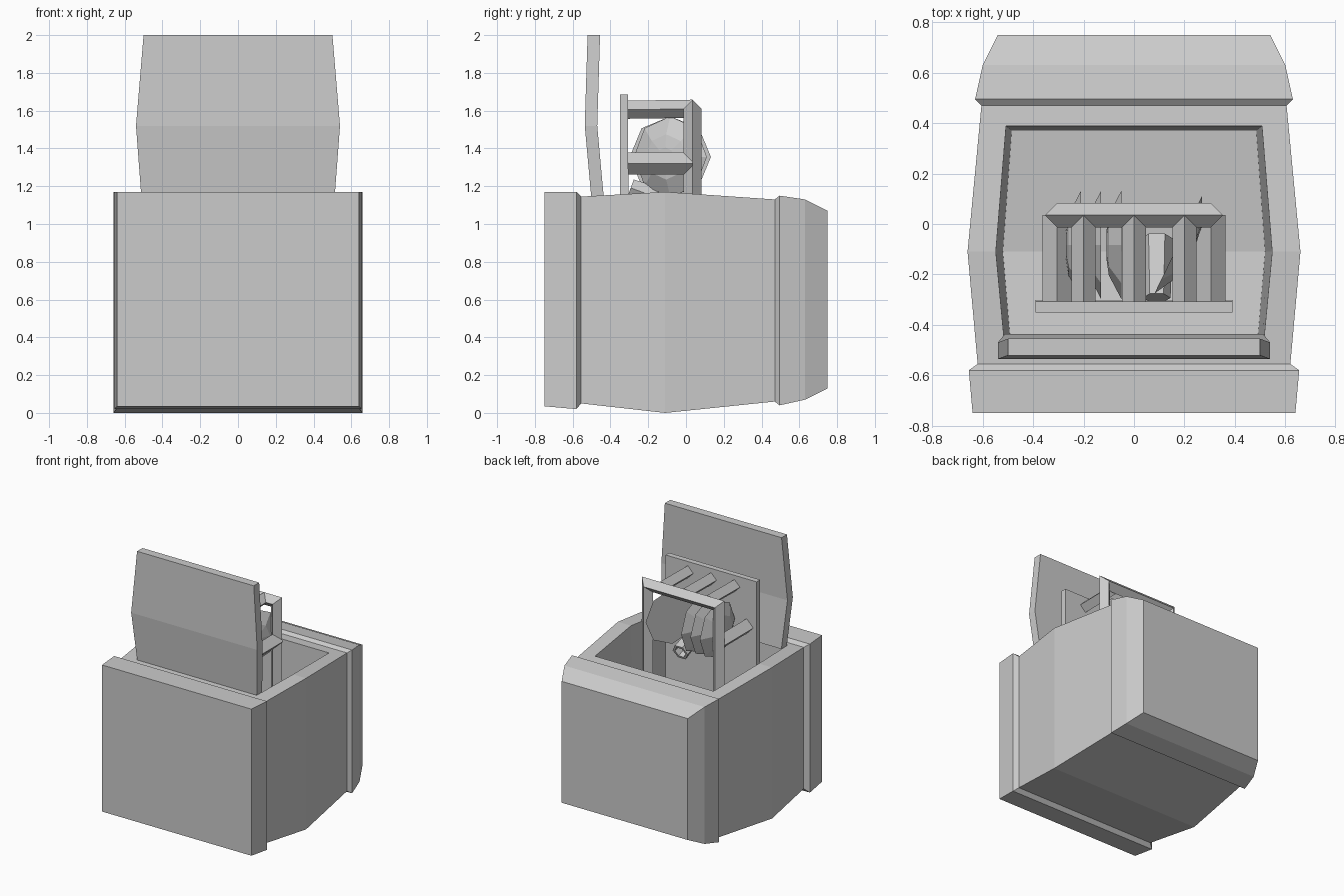
import bpy, bmesh, math
from mathutils import Vector, Matrix

if "Cube" in bpy.data.objects:
    bpy.data.objects.remove(bpy.data.objects["Cube"])


def make(name, rings, matrix=None):
    """Skin a closed solid through a list of equal-length point rings."""
    bm = bmesh.new()
    vs = [[bm.verts.new(p) for p in ring] for ring in rings]
    n = len(vs[0])
    for a, b in zip(vs, vs[1:]):
        for i in range(n):
            j = (i + 1) % n
            bm.faces.new((a[i], a[j], b[j], b[i]))
    bm.faces.new(vs[0])
    bm.faces.new(vs[-1])
    bmesh.ops.recalc_face_normals(bm, faces=bm.faces)
    if matrix:
        bm.transform(matrix)
    me = bpy.data.meshes.new(name)
    bm.to_mesh(me)
    bm.free()
    ob = bpy.data.objects.new(name, me)
    bpy.context.collection.objects.link(ob)
    return ob


def beam(name, pts, r, normal):
    """Diamond-section bar swept along a planar path with mitred corners."""
    pts = [Vector(p) for p in pts]
    n = Vector(normal)
    rings = []
    for i, p in enumerate(pts):
        d0 = (p - pts[i - 1]).normalized() if i else (pts[1] - p).normalized()
        d1 = (pts[i + 1] - p).normalized() if i < len(pts) - 1 else d0
        t = (d0 + d1).normalized()
        out = n.cross(t) * (r / t.dot(d0))
        rings.append([p + n * r, p + out, p - n * r, p - out])
    return make(name, rings)


# Cabinet: rectangular sections along y (y, half width, bottom, top)
sections = [(-0.75, 0.64, 0.035, 1.17), (-0.58, 0.655, 0.02, 1.17),
            (-0.555, 0.62, 0.05, 1.145), (-0.11, 0.66, 0.0, 1.17),
            (0.47, 0.605, 0.06, 1.13), (0.495, 0.63, 0.04, 1.15),
            (0.63, 0.60, 0.07, 1.13), (0.75, 0.54, 0.13, 1.07)]
cabinet = make("cabinet", [[(-w, y, b), (w, y, b), (w, y, t), (-w, y, t)]
                           for y, w, b, t in sections])

# Tapered cavity cut from the top (y top, y floor, half top, half floor, floor z)
cavity = [(-0.485, -0.465, 0.515, 0.49, 0.14),
          (-0.11, -0.11, 0.55, 0.52, 0.10),
          (0.39, 0.37, 0.51, 0.485, 0.15)]
cutter = make("cavity_cutter", [[(-wf, yf, z), (wf, yf, z), (wt, yt, 1.25), (-wt, yt, 1.25)]
                                for yt, yf, wt, wf, z in cavity])
cutter.hide_render = True
cutter.hide_viewport = True
cut = cabinet.modifiers.new("cavity", 'BOOLEAN')
cut.operation = 'DIFFERENCE'
cut.solver = 'EXACT'
cut.object = cutter

# Open lid: bent panel standing at the front (z, half width, front y)
make("lid", [[(-w, y, z), (w, y, z), (w, y + 0.066, z), (-w, y + 0.066, z)]
             for z, w, y in [(1.148, 0.512, -0.502), (1.52, 0.54, -0.536), (2.0, 0.50, -0.521)]])

# Rack: back panel, hoop, top bars and side bars
make("rack_panel", [[(-0.39, y, z), (0.39, y, z), (0.39, y + 0.043, z), (-0.39, y + 0.043, z)]
                    for z, y in [(0.13, -0.345), (1.685, -0.35)]])
beam("rack_hoop", [(-0.305, 0.035, 0.13), (-0.305, 0.035, 1.61),
                   (0.305, 0.035, 1.61), (0.305, 0.035, 0.13)], 0.048, (0, 1, 0))
for i, x in enumerate((-0.2, 0, 0.2)):
    beam(f"rack_top_bar_{i}", [(x, -0.31, 1.605), (x, 0.035, 1.61)], 0.048, (1, 0, 0))
for side, x in (("left", -0.305), ("right", 0.305)):
    beam(f"rack_side_bar_{side}", [(x, -0.31, 1.32), (x, 0.035, 1.32)], 0.058, (1, 0, 0))


def octagon(x, r):
    return [(x, r * math.sin(k * math.pi / 4), r * math.cos(k * math.pi / 4)) for k in range(8)]


# Dishes: flat face on one side, faceted dome on the other
def dish(name, x, turn):
    m = Matrix.Translation((x, -0.083, 1.355)) @ Matrix.Rotation(math.radians(turn), 4, 'Z')
    make(name, [octagon(0, 0.215), octagon(0.05, 0.12), octagon(0.06, 0.05)], m)


for i, x in enumerate((-0.21, -0.13, -0.05)):
    dish(f"dish_{i}", x, 180)
dish("tilted_dish", 0.175, -26)


# Small open nozzle sticking out of the rack panel
def hexagon(y, r):
    return [(r * math.cos(k * math.pi / 3), y, r * math.sin(k * math.pi / 3)) for k in range(6)]


make("nozzle", [hexagon(-0.12, 0.055), hexagon(0.13, 0.065), hexagon(0.13, 0.045),
                hexagon(0.03, 0.04)],
     Matrix.Translation((0.09, -0.18, 1.15)) @ Matrix.Rotation(math.radians(-20), 4, 'X'))
